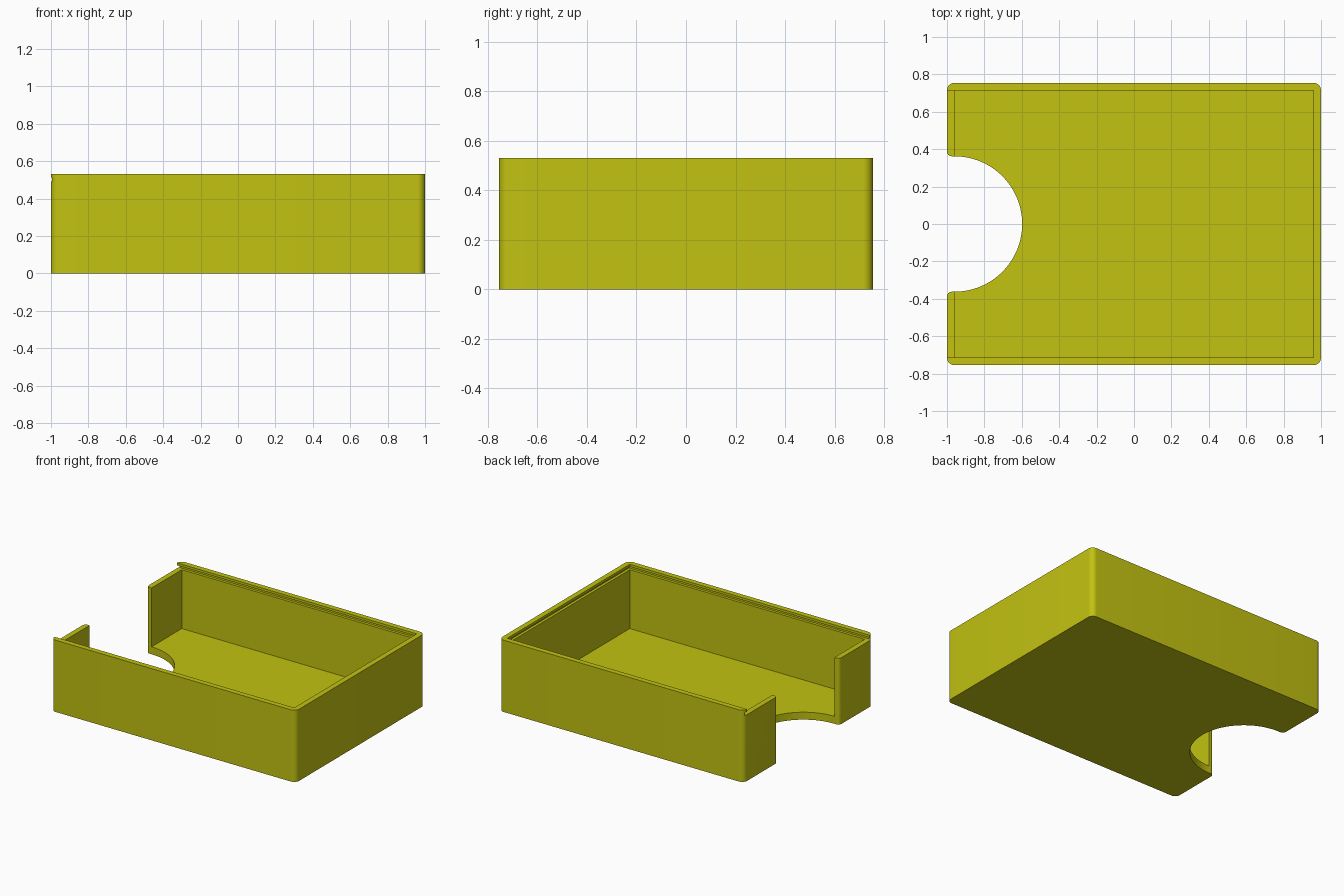
import bpy, bmesh
from math import pi, sin, cos, radians
from mathutils import Matrix

if "Cube" in bpy.data.objects:
    bpy.data.objects.remove(bpy.data.objects["Cube"])

HX, HY, HEIGHT = 1.0, 0.755, 0.53      # outer half sizes and height
WALL, FLOOR, CORNER = 0.04, 0.055, 0.04
SLOT_LOW, SLOT_HIGH, SLOT_DEPTH = 0.49, 0.512, 0.02
NOTCH = 0.362                          # thumb notch radius
INX, INY = HX - WALL, HY - WALL

yellow = bpy.data.materials.new("mustard_yellow")
yellow.use_nodes = True
colour = (0.54, 0.54, 0.006, 1)
yellow.diffuse_color = colour
yellow.node_tree.nodes["Principled BSDF"].inputs["Base Color"].default_value = colour


def arc(cx, cy, r, start, end, steps):
    angles = [start + (end - start) * i / steps for i in range(steps + 1)]
    return [(cx + r * cos(a), cy + r * sin(a)) for a in angles]


def prism(name, outline, low, high, matrix=None):
    """Extrude a flat outline from low to high."""
    bm = bmesh.new()
    face = bm.faces.new([bm.verts.new((x, y, low)) for x, y in outline])
    top = bmesh.ops.extrude_face_region(bm, geom=[face])["geom"]
    moved = [v for v in top if isinstance(v, bmesh.types.BMVert)]
    bmesh.ops.translate(bm, verts=moved, vec=(0, 0, high - low))
    if matrix:
        bm.transform(matrix)
    bmesh.ops.recalc_face_normals(bm, faces=bm.faces)
    mesh = bpy.data.meshes.new(name)
    bm.to_mesh(mesh)
    bm.free()
    obj = bpy.data.objects.new(name, mesh)
    bpy.context.collection.objects.link(obj)
    mesh.materials.append(yellow)
    return obj


def block(name, x0, x1, half_y, z0, z1):
    return prism(name, [(x0, -half_y), (x1, -half_y), (x1, half_y), (x0, half_y)], z0, z1)


def mirrored(points):
    """Close a half outline by mirroring it across the first axis."""
    return points + [(x, -y) for x, y in reversed(points)]


# Outer body with rounded upright corners
corners = []
for i, (sx, sy) in enumerate([(1, 1), (-1, 1), (-1, -1), (1, -1)]):
    corners += arc(sx * (HX - CORNER), sy * (HY - CORNER), CORNER,
                   i * pi / 2, (i + 1) * pi / 2, 10)
tray = prism("sliding_lid_tray", corners, 0, HEIGHT)

# Thumb notch: half circle, flared where it meets the outer end
flare = 0.025
half_notch = [(-HX - 0.1, NOTCH + flare)]
half_notch += arc(-HX + flare, NOTCH + flare, flare, pi, 1.5 * pi, 6)
half_notch += arc(-INX, NOTCH, 0, 0, 0, 1)[:1]
half_notch += arc(-INX, 0, NOTCH, pi / 2, 0, 32)[1:-1]
notch_outline = half_notch + [(-INX + NOTCH, 0)] + [(x, -y) for x, y in reversed(half_notch)]

# Rounded upper corners of the end wall beside the notch
r = 0.07
half_round = [(HEIGHT + 0.1, NOTCH + r), (SLOT_LOW, NOTCH + r)]
half_round += arc(SLOT_LOW - r, NOTCH + r, r, 0, -pi / 2, 10)[1:]
to_end_wall = Matrix(((0, 0, 1, 0), (0, 1, 0, 0), (1, 0, 0, 0), (0, 0, 0, 1)))

cutters = [
    block("cavity_cutter", -INX, INX, INY, FLOOR, HEIGHT + 0.1),
    block("lid_entry_cutter", -HX - 0.1, 0, INY, SLOT_LOW, HEIGHT + 0.1),
    block("lid_groove_cutter", -HX - 0.1, INX + SLOT_DEPTH, INY + SLOT_DEPTH,
          SLOT_LOW, SLOT_HIGH),
    prism("thumb_notch_cutter", notch_outline, -0.1, HEIGHT + 0.1),
    prism("wall_rounding_cutter", mirrored(half_round), -HX - 0.1, -INX + 0.05, to_end_wall),
]
for cutter in cutters:
    cutter.hide_render = True
    cut = tray.modifiers.new(cutter.name, "BOOLEAN")
    cut.operation = "DIFFERENCE"
    cut.solver = "EXACT"
    cut.object = cutter

# Bake the cuts and drop the cutters
graph = bpy.context.evaluated_depsgraph_get()
carved = bpy.data.meshes.new_from_object(tray.evaluated_get(graph))
tray.modifiers.clear()
tray.data = carved
for cutter in cutters:
    bpy.data.objects.remove(cutter)

# Smooth the rounded corners, keep the edges sharp
bpy.ops.object.select_all(action="DESELECT")
tray.select_set(True)
bpy.context.view_layer.objects.active = tray
bpy.ops.object.shade_smooth_by_angle(angle=radians(30))
